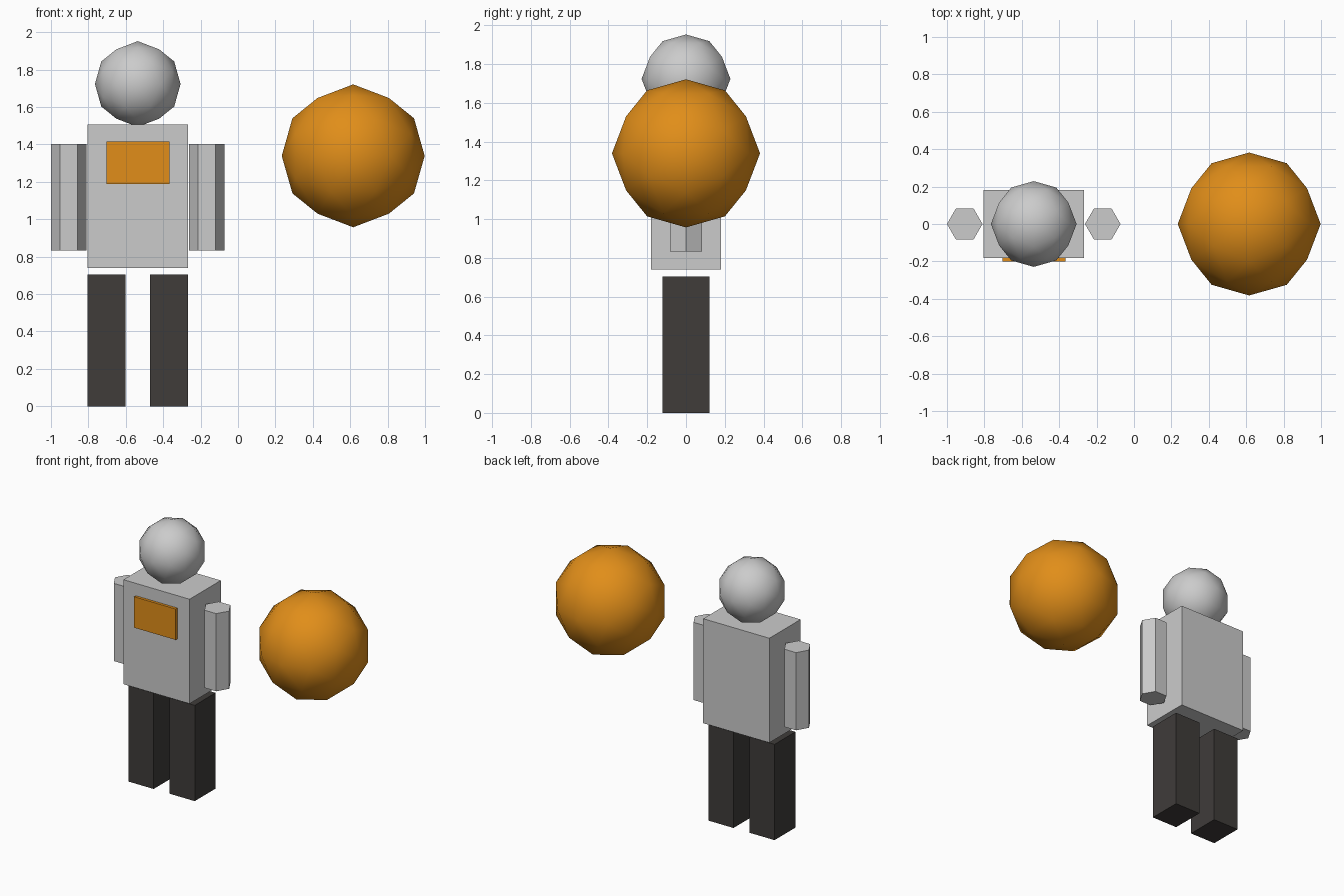
import bpy, bmesh
from math import radians
from mathutils import Matrix

if "Cube" in bpy.data.objects:
    bpy.data.objects.remove(bpy.data.objects["Cube"])

BODY_X = -0.536  # centre line of the figure


def material(name, color):
    m = bpy.data.materials.new(name)
    m.diffuse_color = color
    m.use_nodes = True
    m.node_tree.nodes["Principled BSDF"].inputs["Base Color"].default_value = m.diffuse_color
    return m


ORANGE = material("orange", (0.75, 0.27, 0.01, 1))
DARK = material("charcoal", (0.05, 0.045, 0.042, 1))


def finish(name, bm, loc, mat=None, smooth=False):
    for f in bm.faces:
        f.smooth = smooth
    mesh = bpy.data.meshes.new(name)
    bm.to_mesh(mesh)
    bm.free()
    if mat:
        mesh.materials.append(mat)
    obj = bpy.data.objects.new(name, mesh)
    obj.location = loc
    bpy.context.collection.objects.link(obj)


def box(name, loc, size, mat=None):
    bm = bmesh.new()
    bmesh.ops.create_cube(bm, size=1, matrix=Matrix.Diagonal((*size, 1)))
    finish(name, bm, loc, mat)


def ball(name, loc, radius, mat=None):
    # icosphere turned so its edge midpoints lie on the axes
    bm = bmesh.new()
    bmesh.ops.create_icosphere(bm, subdivisions=2, radius=radius,
                               matrix=Matrix.Rotation(radians(58.283), 4, 'Y'))
    finish(name, bm, loc, mat, smooth=True)


def hex_prism(name, loc, radius, height):
    bm = bmesh.new()
    bmesh.ops.create_cone(bm, cap_ends=True, segments=6, radius1=radius,
                          radius2=radius, depth=height,
                          matrix=Matrix.Rotation(radians(30), 4, 'Z'))
    # corners must point along x
    if max(v.co.x for v in bm.verts) < radius * 0.95:
        bmesh.ops.rotate(bm, verts=bm.verts, matrix=Matrix.Rotation(radians(30), 3, 'Z'))
    finish(name, bm, loc)


# Head, torso and chest panel
ball("head", (BODY_X, 0, 1.723), 0.229)
box("torso", (BODY_X, 0, 1.123), (0.538, 0.362, 0.768))
box("chest_panel", (-0.535, -0.185, 1.3025), (0.337, 0.032, 0.227), ORANGE)

# Arms and legs on both sides
for side, s in (("right", -1), ("left", 1)):
    hex_prism(side + "_arm", (BODY_X + s * 0.369, 0, 1.1175), 0.095, 0.571)
    box(side + "_leg", (BODY_X + s * 0.167, 0, 0.352), (0.204, 0.242, 0.704), DARK)

# Large floating ball
ball("floating_ball", (0.616, 0, 1.339), 0.382, ORANGE)
